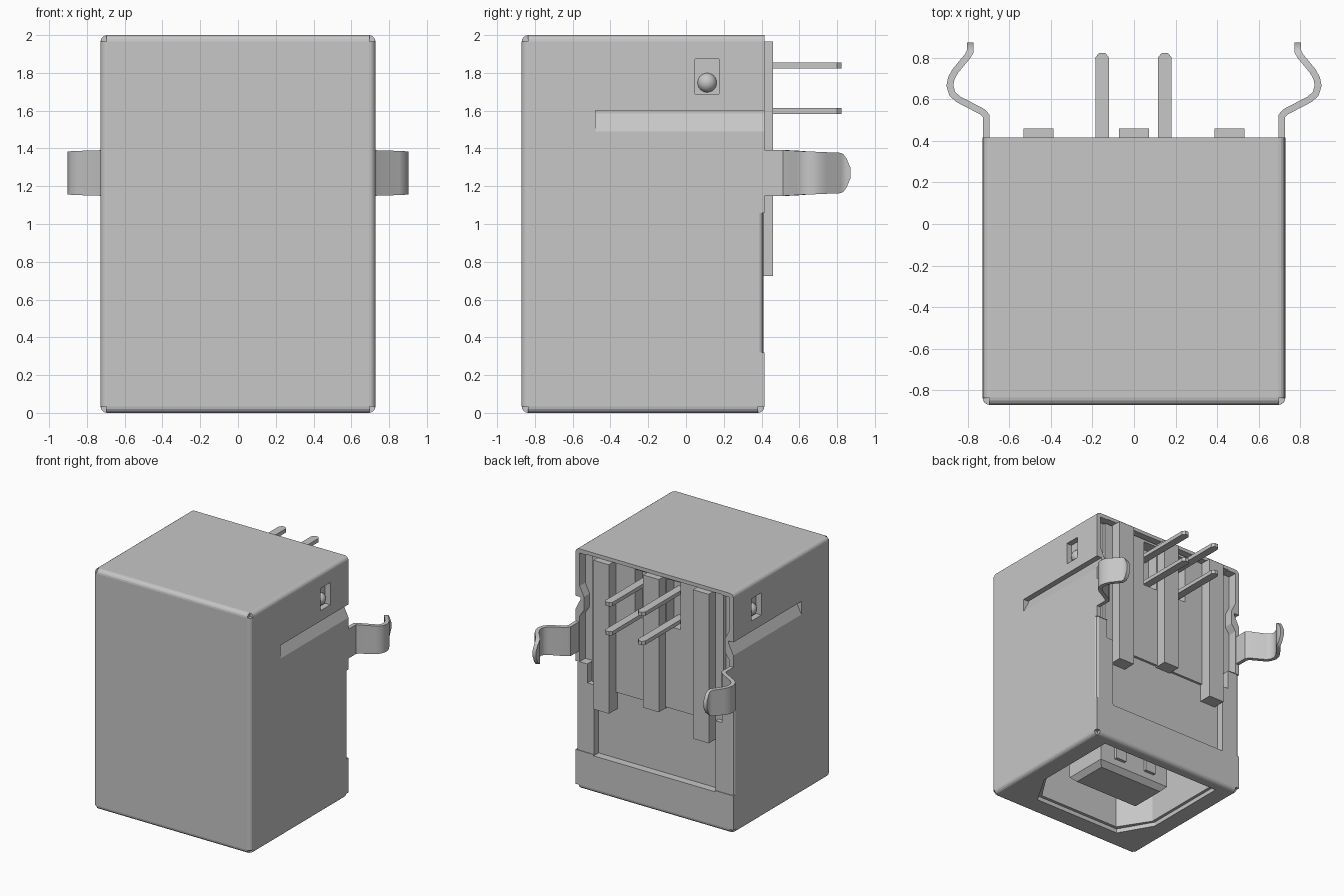
import bpy
import bmesh
from mathutils import Vector

old = bpy.data.objects.get("Cube")
if old:
    bpy.data.objects.remove(old, do_unlink=True)

grey = bpy.data.materials.new("plain_grey")
grey.use_nodes = True
COLOUR = (0.57, 0.57, 0.57, 1)
grey.diffuse_color = COLOUR
for node in grey.node_tree.nodes:
    if node.type == 'BSDF_PRINCIPLED':
        node.inputs["Base Color"].default_value = COLOUR


def finish(name, bm):
    bmesh.ops.recalc_face_normals(bm, faces=bm.faces)
    mesh = bpy.data.meshes.new(name)
    bm.to_mesh(mesh)
    bm.free()
    mesh.materials.append(grey)
    obj = bpy.data.objects.new(name, mesh)
    bpy.context.collection.objects.link(obj)
    return obj


def prism(name, pts, axis, lo, hi):
    """Extrude a 2D outline along the named axis."""
    place = {'x': lambda a, b, h: (h, a, b),
             'y': lambda a, b, h: (a, h, b),
             'z': lambda a, b, h: (a, b, h)}[axis]
    bm = bmesh.new()
    rings = [[bm.verts.new(place(a, b, h)) for a, b in pts] for h in (lo, hi)]
    n = len(pts)
    for ring in rings:
        bm.faces.new(ring)
    for i in range(n):
        j = (i + 1) % n
        bm.faces.new((rings[0][i], rings[0][j], rings[1][j], rings[1][i]))
    return finish(name, bm)


def box(name, x, y, z):
    outline = [(x[0], y[0]), (x[1], y[0]), (x[1], y[1]), (x[0], y[1])]
    return prism(name, outline, 'z', *z)


def activate(obj):
    bpy.ops.object.select_all(action='DESELECT')
    obj.select_set(True)
    bpy.context.view_layer.objects.active = obj


def cut(obj, cutter):
    mod = obj.modifiers.new("cut", 'BOOLEAN')
    mod.operation = 'DIFFERENCE'
    mod.solver = 'EXACT'
    mod.object = cutter
    activate(obj)
    bpy.ops.object.modifier_apply(modifier=mod.name)
    bpy.data.objects.remove(cutter, do_unlink=True)


def bevel(obj, rule, width, segments):
    bm = bmesh.new()
    bm.from_mesh(obj.data)
    edges = [e for e in bm.edges if rule(e)]
    bmesh.ops.bevel(bm, geom=edges, offset=width, segments=segments,
                    profile=0.5, affect='EDGES')
    bm.to_mesh(obj.data)
    bm.free()


W, FRONT, BACK, H = 0.728, -0.87, 0.415, 2.0


# Shell: rounded everywhere except along the upper back rim
def is_rounded(edge):
    on_back = all(v.co.y > BACK - 0.01 for v in edge.verts)
    at_base = all(v.co.z < 0.01 for v in edge.verts)
    return at_base or not on_back


shell = box("shell", (-W, W), (FRONT, BACK), (0, H))
bevel(shell, is_rounded, 0.035, 4)

# Folded-sheet relief notches at the corners
for s in (-1, 1):
    for y, z in ((FRONT, 0), (FRONT, H), (BACK, 0)):
        c, r = Vector((s * W, y, z)), 0.033
        cut(shell, box("notch_cutter", (c.x - r, c.x + r),
                       (c.y - r, c.y + r), (c.z - r, c.z + r)))


# Socket opening with two chamfered corners, and its wider lip
def opening(g):
    half = [(0.54 + g, 0.32), (0.54 + g, -0.42), (0.38 + g, -0.67 - g)]
    return half + [(-x, y) for x, y in reversed(half)]


cut(shell, prism("socket_cutter", opening(0), 'z', -0.1, 1.05))
cut(shell, prism("lip_cutter", opening(0.025), 'z', -0.1, 0.035))

# Back recesses
cut(shell, box("recess_cutter", (-0.56, 0.56), (0.35, 0.6), (0.31, 1.07)))
cut(shell, box("recess_cutter", (-0.62, 0.62), (0.35, 0.6), (0.9, 1.97)))

# Outlines: side gap (x, z), rounded sheet edge (x, y), louvre (x, z)
gap = [(0.60, 1.06), (0.69, 1.06), (0.69, 1.44), (0.65, 1.50),
       (0.65, 1.61), (0.69, 1.69), (0.69, 1.965), (0.60, 1.965)]
fold = [(0.55, 0.41), (0.705, 0.41), (0.72, 0.403), (0.73, 0.385),
        (0.8, 0.385), (0.8, 0.6), (0.55, 0.6)]
louvre = [(0.76, 1.6), (0.68, 1.6), (0.68, 1.585), (W, 1.49), (0.76, 1.49)]
for s in (-1, 1):
    def flip(pts):
        return [(s * x, z) for x, z in pts]

    def span(a, b):
        return tuple(sorted((s * a, s * b)))

    cut(shell, prism("fold_cutter", flip(fold), 'z', 0.32, 1.058))
    cut(shell, prism("gap_cutter", flip(gap), 'y', 0.34, 0.6))
    # Pushed-in side louvre and inspection window
    cut(shell, prism("louvre_cutter", flip(louvre), 'y', -0.48, 0.6))
    cut(shell, box("window_cutter", span(0.68, 0.8), (0.048, 0.175), (1.688, 1.873)))
    cut(shell, box("pocket_cutter", span(0.08, 0.21), (0.27, 0.6), (1.55, 1.94)))

# Insulator block set into the back, with pockets around the pins
insulator = box("insulator", (-0.605, 0.605), (0.33, 0.37), (0.87, 1.96))
for a, b in ((-0.21, -0.08), (0.08, 0.21)):
    cut(insulator, box("pocket_cutter", (a, b), (0.2, 0.6), (1.55, 1.94)))

# Standoff ribs, the middle one shorter
for label, x, low in (("left", 0.46, 0.724), ("middle", 0, 0.86), ("right", -0.46, 0.724)):
    box(label + "_rib", (x - 0.072, x + 0.072), (0.34, 0.46), (low, 1.965))

# Contact pins with tapered tips
for x in (-0.153, 0.148):
    for row, z in (("lower", 1.598), ("upper", 1.84)):
        tip = [(x - 0.033, 0.24), (x + 0.033, 0.24), (x + 0.033, 0.8),
               (x + 0.015, 0.823), (x - 0.015, 0.823), (x - 0.033, 0.8)]
        prism(row + "_pin", tip, 'z', z - 0.016, z + 0.016)

# Tongue inside the socket, chamfered at its tip, with contact strips
tongue = box("tongue", (-0.34, 0.34), (-0.38, 0.0), (0.045, 1.08))
bevel(tongue, lambda e: all(v.co.z < 0.2 for v in e.verts), 0.04, 1)
for x in (-0.15, 0.15):
    for y in (-0.385, 0.005):
        box("contact_strip", (x - 0.05, x + 0.05), (y - 0.02, y + 0.02), (0.14, 1.07))

# Curved spring clips: x, y and half height along the strip
path = [(0.711, 0.32, 0.122), (0.711, 0.52, 0.122), (0.73, 0.54, 0.12),
        (0.845, 0.60, 0.117), (0.873, 0.625, 0.115), (0.886, 0.665, 0.113),
        (0.879, 0.70, 0.112), (0.86, 0.735, 0.11), (0.798, 0.81, 0.107),
        (0.788, 0.83, 0.097), (0.787, 0.85, 0.075), (0.787, 0.872, 0.025)]
for side, s in (("left", 1), ("right", -1)):
    bm = bmesh.new()
    pairs = [[bm.verts.new((s * x, y, 1.27 + k * h)) for k in (-1, 1)]
             for x, y, h in path]
    for p, q in zip(pairs, pairs[1:]):
        bm.faces.new((p[0], q[0], q[1], p[1]))
    clip = finish(side + "_spring_clip", bm)
    solid = clip.modifiers.new("thickness", 'SOLIDIFY')
    solid.thickness = 0.032
    solid.offset = 0
    solid.use_even_offset = True
    activate(clip)
    bpy.ops.object.modifier_apply(modifier=solid.name)
    bpy.ops.object.shade_smooth_by_angle(angle=0.6)

    # Round bump seen through the side window
    bm = bmesh.new()
    bmesh.ops.create_uvsphere(bm, u_segments=24, v_segments=12, radius=0.052)
    bmesh.ops.translate(bm, verts=bm.verts, vec=(s * 0.67, 0.112, 1.748))
    bump = finish(side + "_window_bump", bm)
    activate(bump)
    bpy.ops.object.shade_smooth_by_angle()
